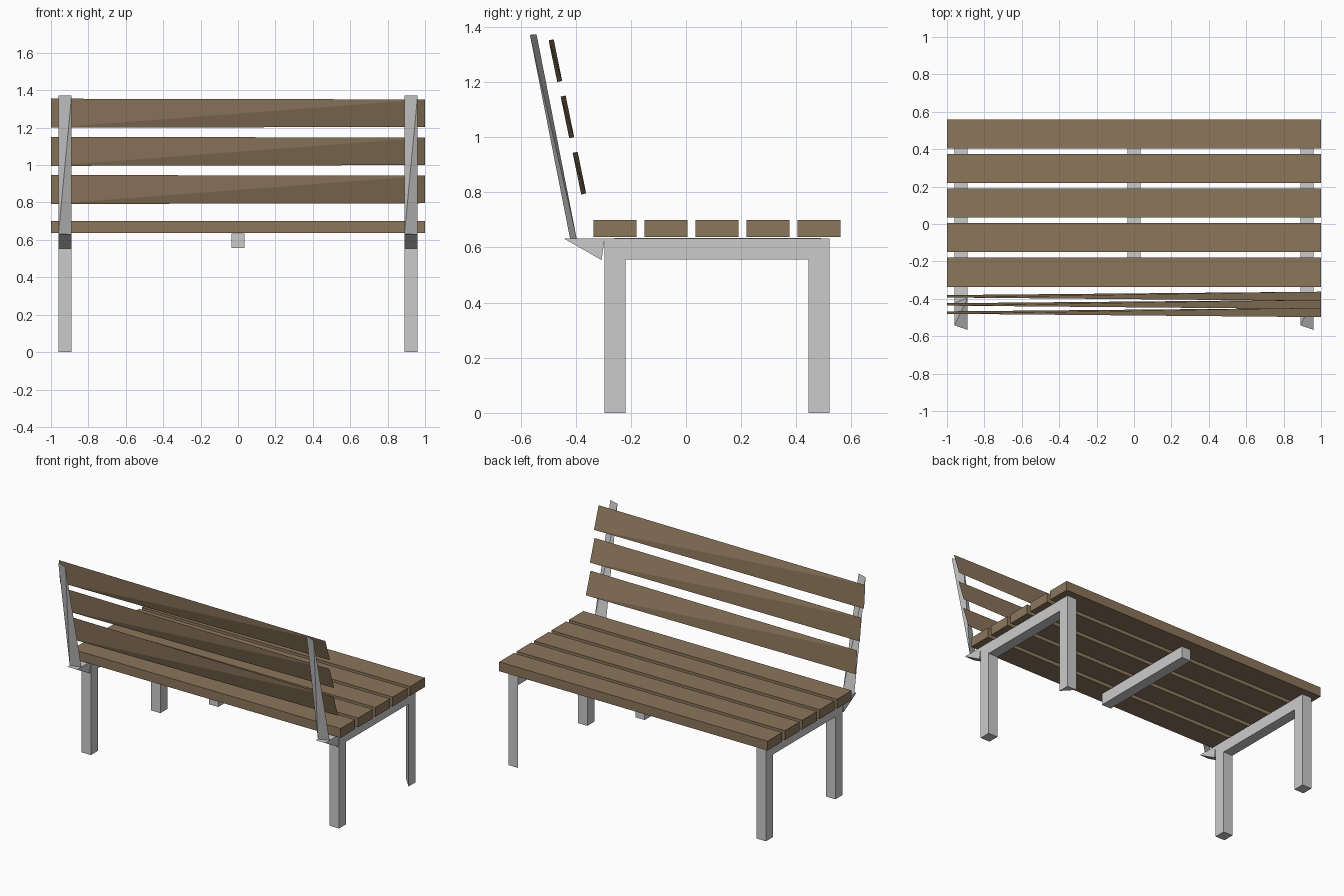
import bpy, bmesh

if "Cube" in bpy.data.objects:
    bpy.data.objects.remove(bpy.data.objects["Cube"])

wood = bpy.data.materials.new("wood")
wood.diffuse_color = (0.26, 0.18, 0.105, 1)
wood.use_nodes = True
wood.node_tree.nodes["Principled BSDF"].inputs["Base Color"].default_value = wood.diffuse_color


def finish(name, bm, mat=None):
    bmesh.ops.recalc_face_normals(bm, faces=bm.faces)
    mesh = bpy.data.meshes.new(name)
    bm.to_mesh(mesh)
    bm.free()
    if mat:
        mesh.materials.append(mat)
    obj = bpy.data.objects.new(name, mesh)
    bpy.context.collection.objects.link(obj)
    return obj


def prism_x(name, x0, x1, profile, mat=None):
    """Extrude a (y, z) profile along x."""
    bm = bmesh.new()
    face = bm.faces.new([bm.verts.new((x0, y, z)) for y, z in profile])
    ext = bmesh.ops.extrude_face_region(bm, geom=[face])["geom"]
    moved = [g for g in ext if isinstance(g, bmesh.types.BMVert)]
    bmesh.ops.translate(bm, verts=moved, vec=(x1 - x0, 0, 0))
    return finish(name, bm, mat)


def box(name, x, y, z, mat=None):
    return prism_x(name, x[0], x[1], [(y[0], z[0]), (y[1], z[0]), (y[1], z[1]), (y[0], z[1])], mat)


def twisted_blade(name, corners, mat=None):
    """Thin low-poly blade: four corners closed into a slim twisted solid."""
    bm = bmesh.new()
    bmesh.ops.convex_hull(bm, input=[bm.verts.new(c) for c in corners])
    return finish(name, bm, mat)


# Seat slats
for i in range(5):
    y = -0.336 + i * 0.185
    box(f"seat_slat_{i + 1}", (-1, 1), (y, y + 0.156), (0.637, 0.70), wood)

# Backrest slats, each twisted slightly from end to end
for i in range(3):
    y, z = -0.0435 * i, 0.204 * i
    twisted_blade(f"back_slat_{i + 1}", [
        (-1, -0.393 + y, 0.947 + z), (-1, -0.380 + y, 0.792 + z),
        (1, -0.411 + y, 0.943 + z), (1, -0.362 + y, 0.796 + z)], wood)

# Side frames: rail, legs, bracket and back post
for side, x0 in (("left", -0.96), ("right", 0.89)):
    x1 = x0 + 0.07
    box(f"{side}_rail", (x0, x1), (-0.295, 0.52), (0.556, 0.632))
    box(f"{side}_back_leg", (x0, x1), (-0.295, -0.22), (0, 0.556))
    prism_x(f"{side}_bracket", x0, x1, [(-0.442, 0.632), (-0.295, 0.632), (-0.306, 0.554)])
    twisted_blade(f"{side}_back_post", [
        (x0, -0.542, 1.373), (x1, -0.566, 1.371),
        (x0, -0.420, 0.63), (x1, -0.396, 0.63)])

# Front legs; the right one has a three-sided section
box("left_front_leg", (-0.96, -0.89), (0.445, 0.52), (0, 0.556))
bm = bmesh.new()
bmesh.ops.convex_hull(bm, input=[bm.verts.new((x, y, z)) for z in (0, 0.556)
                                 for x, y in ((0.89, 0.52), (0.96, 0.52), (0.96, 0.445))])
finish("right_front_leg", bm)

# Centre support under the seat
box("centre_support", (-0.035, 0.035), (-0.26, 0.49), (0.558, 0.634))
